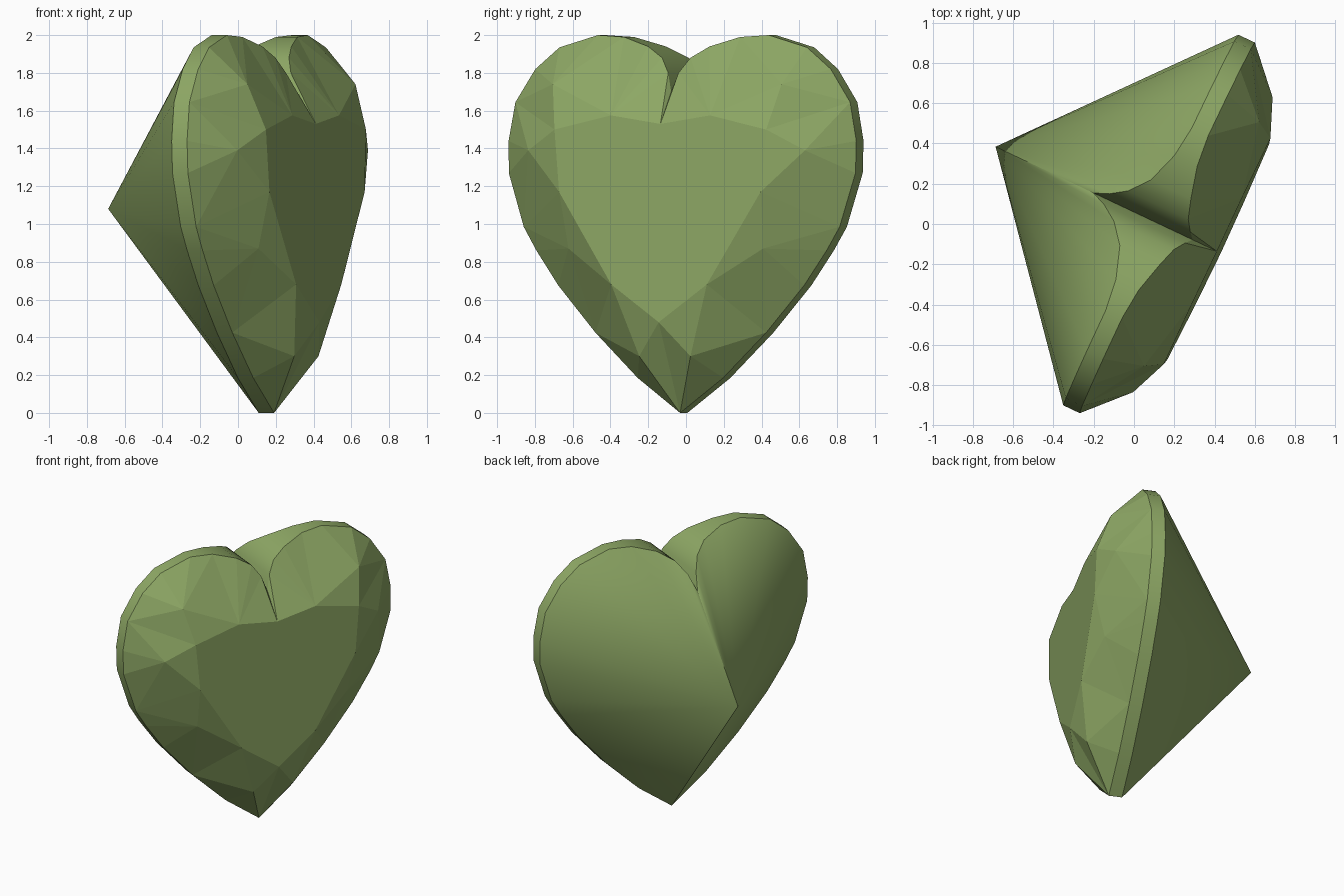
import bpy, bmesh, math
from mathutils import Vector

if "Cube" in bpy.data.objects:
    bpy.data.objects.remove(bpy.data.objects["Cube"])

# Local frame: s across the heart, z up, d depth toward the crown
W = Vector((0.427, 0.904, 0))
N = Vector((0.904, -0.427, 0))
O = Vector((0.125, 0, 0))

# Half outline from bottom tip to notch: s, z, crown depth, pavilion depth
girdle = [(0, 0, .045, -.045), (.25, .185, .045, -.045), (.5, .425, .045, -.045),
          (.72, .675, .045, -.045), (.85, .86, .045, -.045), (.925, .985, .045, -.045),
          (1.015, 1.27, .045, -.045), (1.018, 1.44, .045, -.045), (.98, 1.645, .045, -.045),
          (.865, 1.82, .045, -.045), (.725, 1.935, .045, -.045), (.5, 2.0, .045, -.045),
          (.34, 1.99, .06, -.065), (.18, 1.94, .1, -.12), (.083, 1.88, .13, -.2),
          (.03, 1.8, .165, -.28), (0, 1.7, .19, -.355)]
table = [(0, .48), (.28, .68), (.59, 1.17), (.62, 1.5), (.29, 1.575), (0, 1.53)]
mids = [(.15, .30), (.57, .87), (.81, 1.39), (.67, 1.74)]
TABLE_D, MID_D, APEX = .32, .24, (0, 1.08, -.905)

bm = bmesh.new()
cache = {}


def vert(s, z, d):
    key = (round(s, 4), z, d)
    if key not in cache:
        p = O + W * s + N * (d + .02 * (1.4 - z))
        cache[key] = bm.verts.new((p.x, p.y, z))
    return cache[key]


def face(vs, smooth):
    bm.faces.new(vs).smooth = smooth


def zip_chains(a, b):
    # join two chains with triangles along the shorter diagonal
    i = j = 0
    while i < len(a) - 1 or j < len(b) - 1:
        if j == len(b) - 1 or (i < len(a) - 1 and
                               (a[i + 1].co - b[j].co).length < (a[i].co - b[j + 1].co).length):
            face((a[i], a[i + 1], b[j]), False)
            i += 1
        else:
            face((a[i], b[j + 1], b[j]), False)
            j += 1


apex = vert(*APEX)
rims = []
for m in (1, -1):
    T = [vert(m * s, z, TABLE_D) for s, z in table]
    M = [vert(m * s, z, MID_D) for s, z in mids]
    front = [vert(m * s, z, c) for s, z, c, p in girdle]
    back = [vert(m * s, z, p) for s, z, c, p in girdle]
    rims.append(T)
    # star facets around the table, then crown facets down to the girdle
    inner = [T[0]]
    for k in range(4):
        face((T[k], M[k], T[k + 1]), False)
        inner += [M[k], T[k + 1]]
    zip_chains(inner + [T[5]], front)
    # girdle band and smooth pavilion running to the point
    for k in range(len(front) - 1):
        face((front[k], front[k + 1], back[k + 1], back[k]), True)
        face((back[k], back[k + 1], apex), True)
# flat table
face(rims[0] + rims[1][-2:0:-1], False)

bmesh.ops.recalc_face_normals(bm, faces=bm.faces)
for e in bm.edges:
    e.smooth = e.calc_face_angle(0) < math.radians(32)

mesh = bpy.data.meshes.new("heart_gem")
bm.to_mesh(mesh)
bm.free()
gem = bpy.data.objects.new("heart_gem", mesh)
bpy.context.collection.objects.link(gem)

mat = bpy.data.materials.new("green_gem")
mat.diffuse_color = (0.27, 0.39, 0.13, 1)
mat.use_nodes = True
mat.node_tree.nodes["Principled BSDF"].inputs["Base Color"].default_value = mat.diffuse_color
mesh.materials.append(mat)
